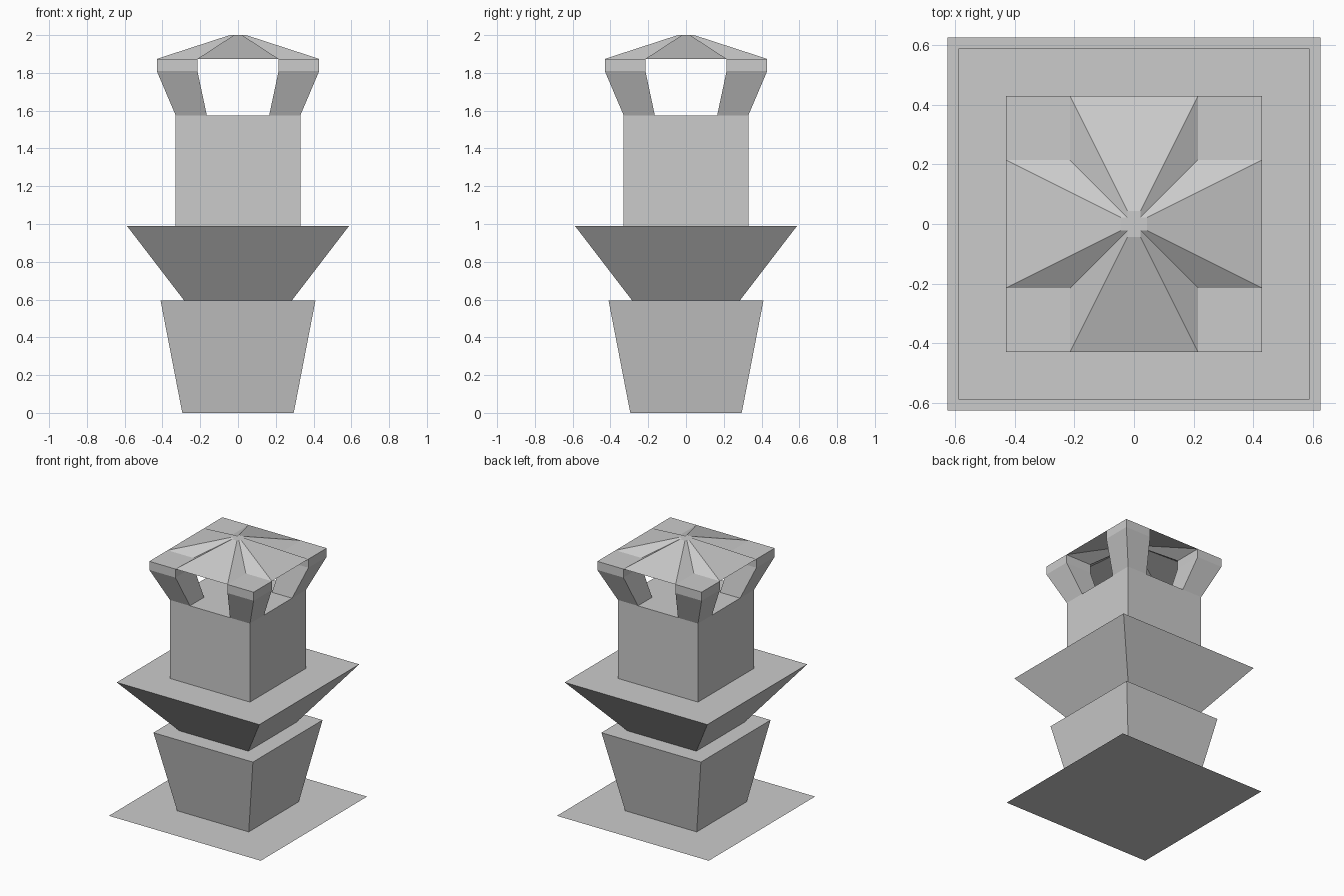
import bpy

if "Cube" in bpy.data.objects:
    bpy.data.objects.remove(bpy.data.objects["Cube"])


def make(name, verts, faces):
    me = bpy.data.meshes.new(name)
    me.from_pydata(verts, [], faces)
    me.update()
    ob = bpy.data.objects.new(name, me)
    bpy.context.collection.objects.link(ob)
    return ob


def loft(name, rings, bottom=True):
    """Skin equal-length counter-clockwise rings, capping the top and optionally the bottom."""
    n = len(rings[0])
    verts = [p for r in rings for p in r]
    faces = [(k * n + i, k * n + (i + 1) % n, (k + 1) * n + (i + 1) % n, (k + 1) * n + i)
             for k in range(len(rings) - 1) for i in range(n)]
    faces.append(tuple(range(len(verts) - n, len(verts))))
    if bottom:
        faces.append(tuple(reversed(range(n))))
    return make(name, verts, faces)


def square(a, b, z):
    return [(a, a, z), (b, a, z), (b, b, z), (a, b, z)]


# Ground slab sheet
make("base_plate", square(-0.626, 0.626, 0), [(0, 1, 2, 3)])

# Stacked body: flared plinth, flared ledge, square shaft
body = [(0.295, 0), (0.41, 0.595), (0.285, 0.595), (0.588, 0.99), (0.33, 0.99), (0.33, 1.575)]
loft("tower_body", [square(-h, h, z) for h, z in body], bottom=False)

# Four leaning corner posts with flat tops
post = [(0.165, 0.33, 1.575), (0.215, 0.43, 1.81), (0.215, 0.43, 1.874)]
for sx in (-1, 1):
    for sy in (-1, 1):
        rings = [[(sx * x, sy * y, z) for x, y, z in square(a, b, h)] for a, b, h in post]
        if sx * sy < 0:
            rings = [r[::-1] for r in rings]
        loft("corner_post", rings, bottom=False)

# Cross-shaped roof tapering to a small cap, open underneath
a, b = 0.215, 0.43
quarter = [(b, -a), (b, a), (a, a)]
cross = []
for _ in range(4):
    cross += quarter
    quarter = [(-y, x) for x, y in quarter]
loft("roof", [[(x * s, y * s, z) for x, y in cross] for s, z in ((1, 1.874), (0.1, 2.0))], bottom=False)
